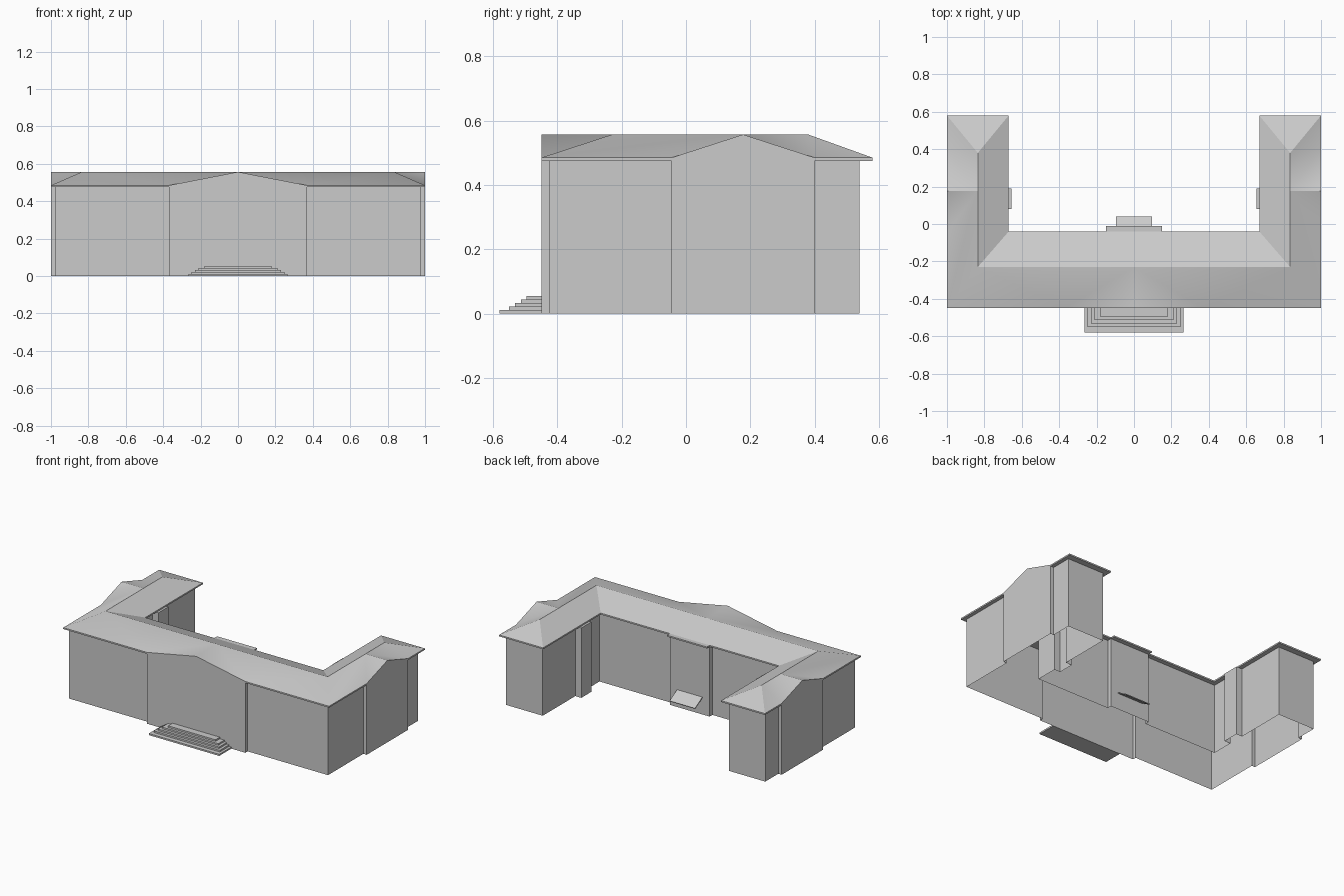
import bpy

EAVE, TOP, PEAK = 0.475, 0.485, 0.557   # soffit, roof edge, ridge heights

cube = bpy.data.objects.get("Cube")
if cube:
    bpy.data.objects.remove(cube)

grey = bpy.data.materials.new("plain grey")
grey.use_nodes = True
grey.diffuse_color = (0.6, 0.6, 0.6, 1)
grey.node_tree.nodes["Principled BSDF"].inputs["Base Color"].default_value = (0.6, 0.6, 0.6, 1)


def make(name, verts, faces):
    mesh = bpy.data.meshes.new(name)
    mesh.from_pydata(verts, [], faces)
    mesh.materials.append(grey)
    obj = bpy.data.objects.new(name, mesh)
    bpy.context.collection.objects.link(obj)
    return obj


def mirror(obj):
    mod = obj.modifiers.new("Mirror", 'MIRROR')
    mod.use_axis[0] = True
    mod.merge_threshold = 0.0005
    return obj


def prism(name, half, z0, z1, caps=True):
    """Extrude an outline given by its +x half, running front to back."""
    pts = half + [(-x, y) for x, y in reversed(half) if x > 0]
    n = len(pts)
    verts = [(x, y, z) for z in (z0, z1) for x, y in pts]
    faces = [(i, (i + 1) % n, (i + 1) % n + n, i + n) for i in range(n)]
    if caps:
        faces += [tuple(reversed(range(n))), tuple(range(n, 2 * n))]
    return make(name, verts, faces)


# Outer walls: open shell with front, side and courtyard bays
prism("walls", [
    (0.37, -0.45), (0.37, -0.425), (0.975, -0.425), (0.975, -0.045),
    (1, -0.045), (1, 0.4), (0.975, 0.4), (0.975, 0.54), (0.7, 0.54),
    (0.7, 0.19), (0.655, 0.19), (0.655, 0.08), (0.7, 0.08), (0.7, -0.07),
    (0.15, -0.07), (0.15, -0.04)], 0, EAVE, caps=False)

# Eave slab, notched behind the gable walls
prism("eaves", [
    (0.37, -0.44), (0.37, -0.45), (1, -0.45), (1, -0.045), (0.99, -0.045),
    (0.99, 0.4), (1, 0.4), (1, 0.58), (0.67, 0.58), (0.67, -0.04),
    (0.15, -0.04), (0.15, -0.01)], EAVE, TOP)

# Gable walls above the bays
profile = [(-1, EAVE), (1, EAVE), (1, TOP), (0, PEAK), (-1, TOP)]
make("front_gable", [(0.37 * t, -0.45, z) for t, z in profile], [range(5)])
mirror(make("side_gable", [(1, 0.1775 + 0.2225 * t, z) for t, z in profile], [range(5)]))

# Hipped roof with gabled bays, one half mirrored
p = {
    "corner": (1, -0.45, TOP), "bay_f": (0.37, -0.45, TOP), "peak_f": (0, -0.45, PEAK),
    "mid": (0, -0.23, PEAK), "turn": (0.835, -0.23, PEAK),
    "bay_s": (1, -0.045, TOP), "peak_s": (1, 0.1775, PEAK), "bay_e": (1, 0.4, TOP),
    "wing": (0.835, 0.1775, PEAK), "hip": (0.835, 0.38, PEAK),
    "end_o": (1, 0.58, TOP), "end_i": (0.67, 0.58, TOP),
    "inner": (0.67, -0.04, TOP), "back": (0, -0.04, TOP),
}
slopes = [
    "bay_f corner turn mid", "peak_f bay_f mid",
    "corner bay_s wing turn", "bay_s peak_s wing", "peak_s bay_e wing",
    "bay_e end_o hip wing", "end_o end_i hip",
    "end_i inner turn wing hip", "inner back mid turn",
]
names = list(p)
roof = mirror(make("roof", list(p.values()),
                   [[names.index(k) for k in s.split()] for s in slopes]))
bpy.ops.object.select_all(action='DESELECT')
roof.select_set(True)
bpy.context.view_layer.objects.active = roof
bpy.ops.object.shade_smooth_by_angle(angle=0.524)

# Caps of the narrow courtyard bays
mirror(make("courtyard_bay_cap",
            [(x, y, EAVE - 0.001) for x, y in
             ((0.655, 0.08), (0.7, 0.08), (0.7, 0.19), (0.655, 0.19))], [range(4)]))

# Entrance steps
treads = [(0.265, -0.58), (0.248, -0.55), (0.23, -0.532), (0.212, -0.514), (0.178, -0.497)]
for i, (w, y) in enumerate(treads):
    prism(f"step_{i + 1}", [(w, y), (w, -0.45)], 0.011 * i, 0.011 * (i + 1))

# Sloping canopy over the back door
canopy = make("back_canopy", [(-0.095, -0.04, 0.118), (-0.095, 0.04, 0.072),
                              (0.095, 0.04, 0.072), (0.095, -0.04, 0.118)], [(3, 2, 1, 0)])
canopy.modifiers.new("Solidify", 'SOLIDIFY').thickness = 0.006
